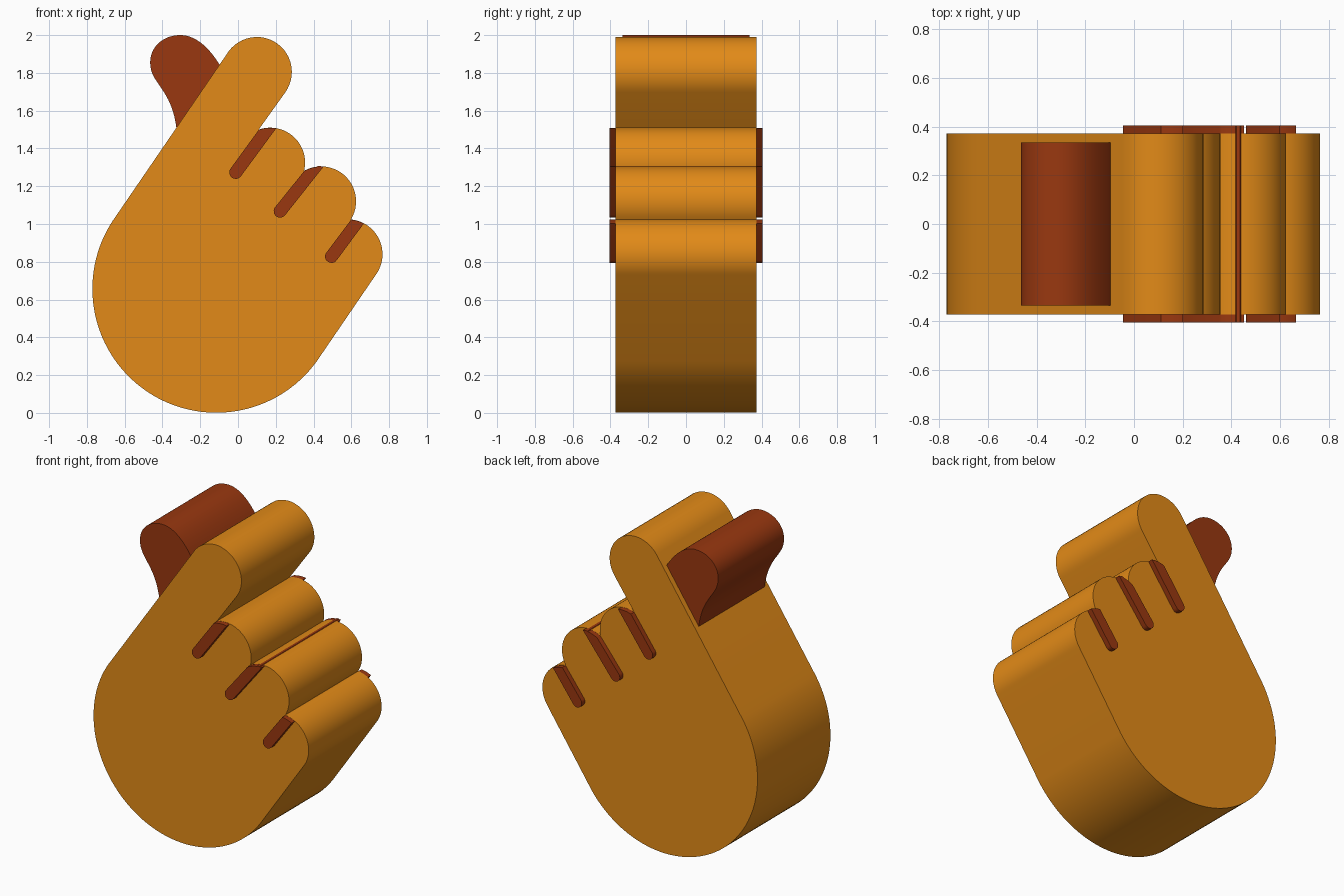
import bpy
import bmesh
from math import cos, sin, radians
from mathutils import Vector
from mathutils.geometry import interpolate_bezier

cube = bpy.data.objects.get("Cube")
if cube:
    bpy.data.objects.remove(cube, do_unlink=True)

LEAN = -36          # angle square to the fingers, on their right-hand side
TIP = 0.185         # fingertip radius


def material(name, colour):
    mat = bpy.data.materials.new(name)
    mat.use_nodes = True
    mat.diffuse_color = colour
    mat.node_tree.nodes["Principled BSDF"].inputs["Base Color"].default_value = colour
    return mat


def arc(centre, radius, start, end, steps=24):
    """Clockwise arc in the x-z plane, angles in degrees."""
    angles = [radians(start + (end - start) * i / steps) for i in range(steps + 1)]
    return [(centre[0] + radius * cos(a), centre[1] + radius * sin(a)) for a in angles]


def slab(name, outline, half_depth, mat):
    """Extrude a closed x-z outline evenly to both sides of y = 0."""
    mesh = bpy.data.meshes.new(name)
    bm = bmesh.new()
    face = bm.faces.new([bm.verts.new((x, -half_depth, z)) for x, z in outline])
    grown = bmesh.ops.extrude_face_region(bm, geom=[face], use_keep_orig=True)
    moved = [v for v in grown["geom"] if isinstance(v, bmesh.types.BMVert)]
    bmesh.ops.translate(bm, vec=(0, 2 * half_depth, 0), verts=moved)
    bmesh.ops.recalc_face_normals(bm, faces=bm.faces)
    bm.to_mesh(mesh)
    bm.free()
    mesh.materials.append(mat)
    obj = bpy.data.objects.new(name, mesh)
    bpy.context.collection.objects.link(obj)
    bpy.ops.object.select_all(action="DESELECT")
    obj.select_set(True)
    bpy.context.view_layer.objects.active = obj
    bpy.ops.object.shade_smooth_by_angle(angle=radians(30))
    return obj


orange = material("orange_foam", (0.76, 0.255, 0.009, 1))
rust = material("rust_foam", (0.32, 0.039, 0.005, 1))

# Hand: index finger, three curled fingers and round palm in one outline
index, middle, ring, little = (0.1, 1.805), (0.17, 1.325), (0.44, 1.12), (0.58, 0.84)
hand = (arc(index, TIP, LEAN + 180, LEAN)
        + arc(middle, TIP, 109, -14)
        + arc(ring, TIP, 119, -31)
        + arc(little, TIP, 84, LEAN)
        + arc((-0.115, 0.657), 0.656, LEAN, LEAN - 180, 64))
slab("hand", hand, 0.372, orange)

# Finger creases: round lower end, top following the fingertip
low = TIP - 0.001
creases = {
    "middle_crease": ((-0.012, 1.273), arc(middle, low, 109, 80, 8)),
    "ring_crease": ((0.223, 1.068), arc(ring, low, 119, 97, 6)
                    + arc(ring, TIP + 0.002, 96, 91, 2) + arc(ring, low, 90, 86, 2)),
    "little_crease": ((0.495, 0.828), arc(little, low, 84, 62, 8)),
}
for name, (end, top) in creases.items():
    slab(name, top + arc(end, 0.034, LEAN, LEAN - 180, 12), 0.405, rust)

# Thumb: rounded pad narrowing to a point behind the index finger
knots = [
    ((-0.325, 1.5), (-0.35, 1.72), (-0.465, 1.74), (-0.465, 1.855)),
    ((-0.465, 1.855), (-0.465, 1.94), (-0.395, 2.0), (-0.305, 2.0)),
    ((-0.305, 2.0), (-0.215, 2.0), (-0.145, 1.92), (-0.095, 1.84)),
]
thumb = []
for knot in knots:
    points = interpolate_bezier(*[Vector(p) for p in knot], 17)
    thumb += [(p[0], p[1]) for p in points[:-1]]
thumb += [knots[-1][-1], (-0.09, 1.82), (-0.31, 1.49)]
slab("thumb", thumb, 0.336, rust)
